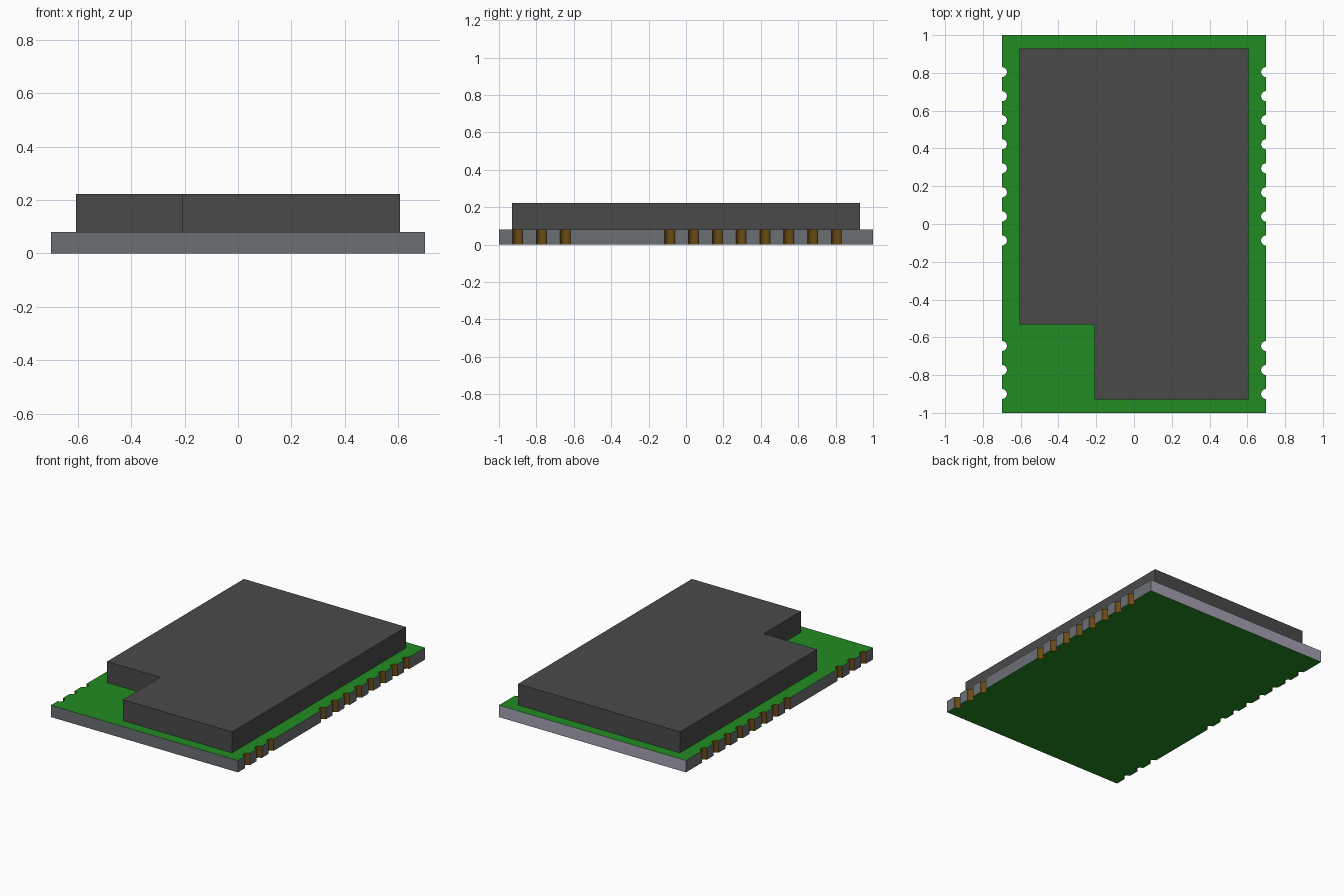
import bpy, bmesh, math

cube = bpy.data.objects.get("Cube")
if cube:
    bpy.data.objects.remove(cube)


def material(name, rgb):
    """Flat material from 0-255 sRGB values."""
    lin = [(c / 255 / 12.92) if c < 10 else ((c / 255 + 0.055) / 1.055) ** 2.4 for c in rgb]
    m = bpy.data.materials.new(name)
    m.use_nodes = True
    m.diffuse_color = (*lin, 1)
    bsdf = next(n for n in m.node_tree.nodes if n.type == 'BSDF_PRINCIPLED')
    bsdf.inputs["Base Color"].default_value = (*lin, 1)
    return m


GREEN = material("board green", (34, 140, 34))
GREY = material("edge grey", (107, 112, 116))
PALE = material("rear edge lavender grey", (164, 161, 178))
COPPER = material("contact copper", (106, 75, 18))
COVER = material("cover charcoal", (74, 74, 74))


def prism(name, outline, z0, z1, materials, rule):
    """Extrude a flat outline upwards and colour its faces by a rule."""
    bm = bmesh.new()
    base = bm.faces.new([bm.verts.new((x, y, z0)) for x, y in outline])
    top = bmesh.ops.extrude_face_region(bm, geom=[base], use_keep_orig=True)
    bmesh.ops.translate(bm, vec=(0, 0, z1 - z0),
                        verts=[g for g in top["geom"] if isinstance(g, bmesh.types.BMVert)])
    bmesh.ops.recalc_face_normals(bm, faces=bm.faces)
    bm.normal_update()
    for f in bm.faces:
        f.material_index = rule(f)
    mesh = bpy.data.meshes.new(name)
    bm.to_mesh(mesh)
    bm.free()
    for m in materials:
        mesh.materials.append(m)
    obj = bpy.data.objects.new(name, mesh)
    bpy.context.collection.objects.link(obj)
    return obj


# Board dimensions and edge notch positions
W, L, T = 0.70, 1.0, 0.08
R, PITCH, SEG = 0.027, 0.1273, 12
notches = [-0.90 + PITCH * i for i in range(3)] + [-0.087 + PITCH * i for i in range(8)]

# Right edge runs front to back, the left edge is its mirror image
right_edge = [(W, -L)]
for yc in notches:
    for i in range(SEG + 1):
        a = math.pi * i / SEG
        right_edge.append((W - R * math.sin(a), yc - R * math.cos(a)))
right_edge.append((W, L))
left_edge = [(-x, y) for x, y in reversed(right_edge)]


def board_rule(f):
    if abs(f.normal.z) > 0.5:
        return 0                                    # top and bottom
    c = f.calc_center_median()
    if abs(c.y) > L - 0.001:
        return 2 if c.y > 0 else 1                  # rear and front edges
    return 1 if abs(c.x) > W - 0.0005 else 3        # side edges and notches


board = prism("circuit_board", right_edge + left_edge, 0, T,
              [GREEN, GREY, PALE, COPPER], board_rule)

# Shielding cover with the front corner cut out
cover_outline = [(-0.21, -0.93), (0.607, -0.93), (0.607, 0.93),
                 (-0.607, 0.93), (-0.607, -0.533), (-0.21, -0.533)]
prism("shield_cover", cover_outline, T, 0.222, [COVER], lambda f: 0)

# Smooth the rounded notches only
bpy.ops.object.select_all(action='DESELECT')
board.select_set(True)
bpy.context.view_layer.objects.active = board
bpy.ops.object.shade_smooth_by_angle(angle=math.radians(30))
